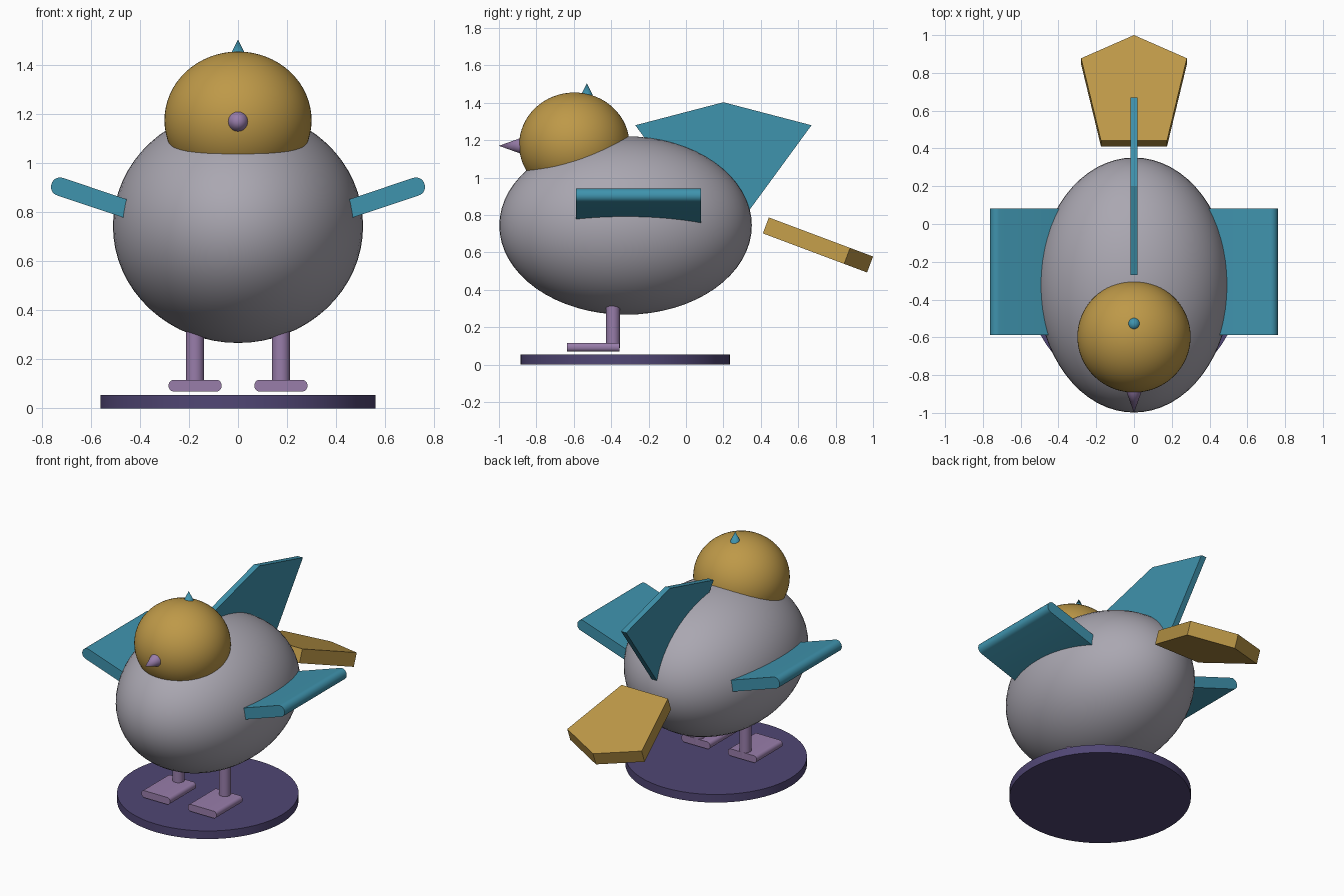
import bpy, bmesh, math
from mathutils import Vector, Matrix

cube = bpy.data.objects.get("Cube")
if cube:
    bpy.data.objects.remove(cube, do_unlink=True)


def material(name, rgb):
    lin = [((c / 255 + 0.055) / 1.055) ** 2.4 for c in rgb] + [1]
    m = bpy.data.materials.new(name)
    m.use_nodes = True
    m.diffuse_color = lin
    m.node_tree.nodes["Principled BSDF"].inputs["Base Color"].default_value = lin
    return m


GREY = material("soft grey", (170, 167, 177))
GOLD = material("mustard", (190, 153, 72))
TEAL = material("teal", (63, 147, 173))
MAUVE = material("mauve", (152, 125, 170))
INDIGO = material("indigo", (80, 70, 116))


def finish(obj, name, mat, smooth=True):
    obj.name = obj.data.name = name
    obj.data.materials.append(mat)
    if smooth:
        bpy.ops.object.select_all(action='DESELECT')
        obj.select_set(True)
        bpy.context.view_layer.objects.active = obj
        bpy.ops.object.shade_smooth_by_angle(angle=math.radians(35))
    return obj


def ellipsoid(name, centre, radii, mat):
    bpy.ops.mesh.primitive_uv_sphere_add(segments=64, ring_count=32, location=centre)
    obj = bpy.context.object
    obj.scale = radii
    finish(obj, name, mat)


def tapered(name, start, end, r1, r2, mat, sides=32):
    """Cone or cylinder running from start to end."""
    start, end = Vector(start), Vector(end)
    axis = end - start
    bpy.ops.mesh.primitive_cone_add(vertices=sides, radius1=r1, radius2=r2,
                                    depth=axis.length, location=(start + end) / 2,
                                    rotation=axis.to_track_quat('Z', 'Y').to_euler())
    finish(bpy.context.object, name, mat)


def slab(name, outline, depth, matrix, mat, smooth=False):
    """Outline in local XY, extruded by depth along local Z, then placed."""
    bm = bmesh.new()
    face = bm.faces.new([bm.verts.new((x, y, 0)) for x, y in outline])
    ext = bmesh.ops.extrude_face_region(bm, geom=[face])
    bmesh.ops.translate(bm, vec=(0, 0, depth),
                        verts=[v for v in ext["geom"] if isinstance(v, bmesh.types.BMVert)])
    bm.transform(matrix)
    bmesh.ops.recalc_face_normals(bm, faces=bm.faces)
    mesh = bpy.data.meshes.new(name)
    bm.to_mesh(mesh)
    bm.free()
    obj = bpy.data.objects.new(name, mesh)
    bpy.context.collection.objects.link(obj)
    finish(obj, name, mat, smooth)


def rounded_rect(width, height, r, steps=8):
    pts = []
    for k, (sx, sy) in enumerate([(1, 1), (-1, 1), (-1, -1), (1, -1)]):
        for i in range(steps + 1):
            a = math.pi / 2 * (k + i / steps)
            pts.append((sx * (width / 2 - r) + r * math.cos(a),
                        sy * (height / 2 - r) + r * math.sin(a)))
    return pts


def frame(origin, x_axis, y_axis):
    x, y = Vector(x_axis).normalized(), Vector(y_axis).normalized()
    m = Matrix((x, y, x.cross(y))).transposed().to_4x4()
    return Matrix.Translation(origin) @ m


# Stand, body and head
tapered("stand", (0, -0.325, 0), (0, -0.325, 0.055), 0.56, 0.56, INDIGO, 64)
ellipsoid("body", (0, -0.323, 0.744), (0.51, 0.675, 0.477), GREY)
ellipsoid("head", (0, -0.597, 1.175), (0.3, 0.295, 0.28), GOLD)
tapered("beak", (0, -0.88, 1.17), (0, -1, 1.17), 0.043, 0, MAUVE)
tapered("crest", (0, -0.53, 1.435), (0, -0.53, 1.505), 0.034, 0, TEAL)

# Legs, feet and wings
for side, s in (("left", 1), ("right", -1)):
    x = 0.175 * s
    tapered(side + "_leg", (x, -0.39, 0.09), (x, -0.39, 0.4), 0.037, 0.037, MAUVE)
    slab(side + "_foot", rounded_rect(0.216, 0.048, 0.022), 0.28,
         frame((x, -0.355, 0.093), (1, 0, 0), (0, 0, 1)), MAUVE, True)
    tilt = math.radians(18.5)
    along = Vector((s * math.cos(tilt), 0, math.sin(tilt)))
    across = Vector((-s * math.sin(tilt), 0, math.cos(tilt)))
    centre = Vector((s * 0.725, 0.081 if s > 0 else -0.587, 0.904)) - along * 0.213
    slab(side + "_wing", rounded_rect(0.5, 0.075, 0.036), 0.668,
         frame(centre, along, across), TEAL, True)


def fan(root, shoulder, shoulder_at, tip_at):
    """Five-sided feather outline growing along +Y."""
    return [(-root, 0), (root, 0), (shoulder, shoulder_at), (0, tip_at),
            (-shoulder, shoulder_at)]


# Upright back feather and tail
slab("back_feather", fan(0.083, 0.471, 0.53, 0.653), 0.039,
     frame((-0.0195, 0.2, 0.75), (0, 1, 0), (0, 0, 1)), TEAL)
slab("tail", fan(0.175, 0.28, 0.464, 0.595), -0.091,
     frame((0, 0.443, 0.787), (1, 0, 0), (0, 0.557, -0.209)), GOLD)
